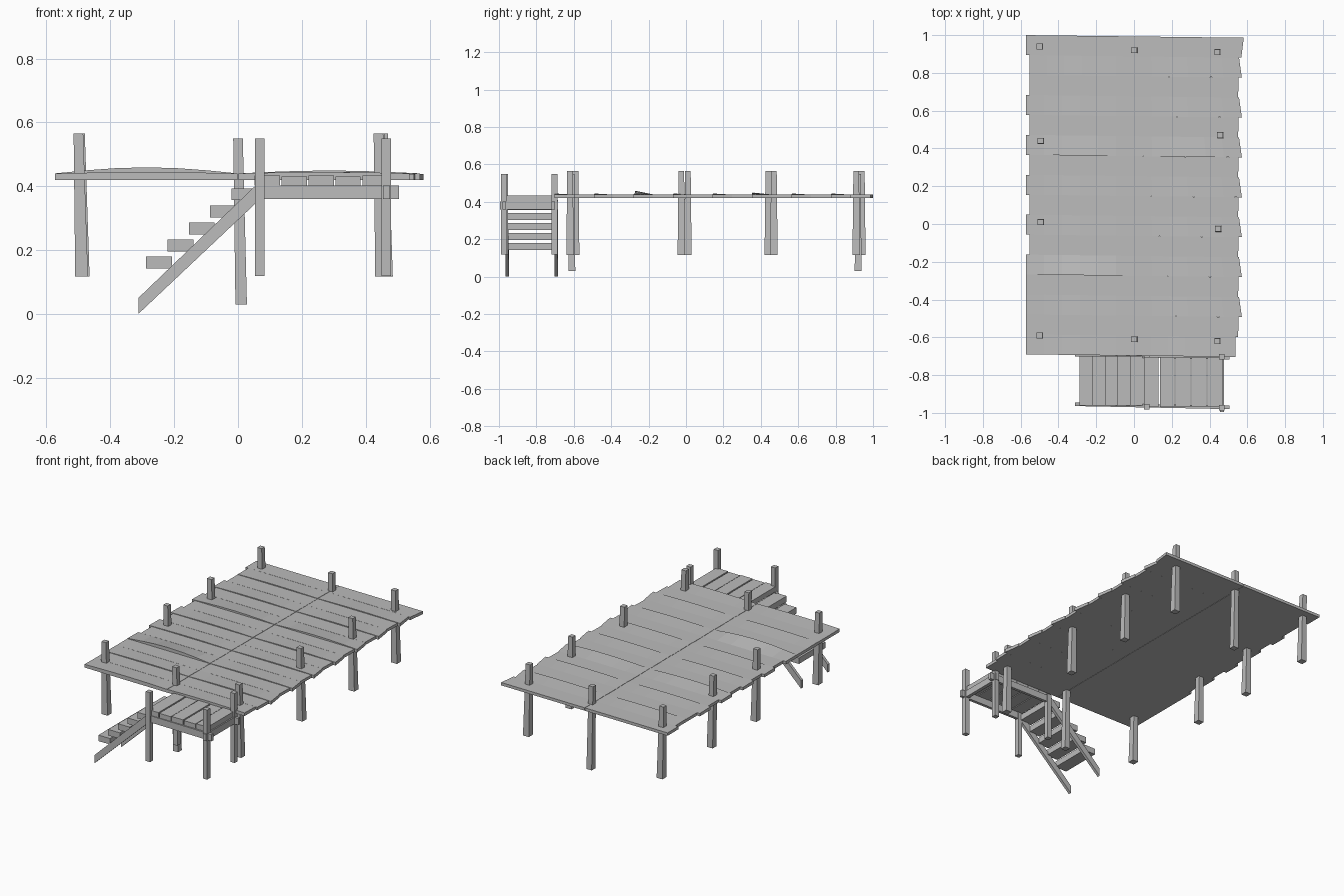
import bpy, bmesh, math
from mathutils import Vector

old = bpy.data.objects.get("Cube")
if old:
    bpy.data.objects.remove(old, do_unlink=True)

wood = bpy.data.materials.new("weathered_grey_wood")
wood.use_nodes = True
grey = (0.5, 0.5, 0.5, 1)
wood.diffuse_color = grey
wood.node_tree.nodes["Principled BSDF"].inputs["Base Color"].default_value = grey


def loft(name, rings):
    """Closed solid through a row of matching cross-sections."""
    bm = bmesh.new()
    loops = [[bm.verts.new(p) for p in ring] for ring in rings]
    n = len(loops[0])
    for a, b in zip(loops, loops[1:]):
        for k in range(n):
            bm.faces.new((a[k], a[(k + 1) % n], b[(k + 1) % n], b[k]))
    bm.faces.new(loops[0][::-1])
    bm.faces.new(loops[-1])
    bmesh.ops.recalc_face_normals(bm, faces=bm.faces)
    mesh = bpy.data.meshes.new(name)
    bm.to_mesh(mesh)
    bm.free()
    mesh.materials.append(wood)
    ob = bpy.data.objects.new(name, mesh)
    bpy.context.collection.objects.link(ob)
    return ob


def rect(x, y, z, w, d):
    return [(x + sx * w / 2, y + sy * d / 2, z)
            for sx, sy in ((-1, -1), (1, -1), (1, 1), (-1, 1))]


def post(name, x, y, low, high, foot=0.03, lean=0.0):
    return loft(name, [rect(x + lean, y, low, foot, foot),
                       rect(x, y, high, 0.03, 0.03)])


def box(name, x0, x1, y0, y1, z0, z1):
    cx, cy = (x0 + x1) / 2, (y0 + y1) / 2
    return loft(name, [rect(cx, cy, z, x1 - x0, y1 - y0) for z in (z0, z1)])


# Deck: two rows of planks meeting on the centre line
COUNT, PITCH, LOW, TOP = 16, 1.69 / 16, 0.42, 0.438


def plank(name, i, side):
    back = 1 - i * PITCH
    front = back - PITCH
    odd = i % 2
    # ragged outer ends, slanted on one side
    if side < 0:
        end_b = end_f = -0.553 if i in (1, 2, 4, 6, 8, 10) else -0.572
    else:
        end_b, end_f = (0.555, 0.57) if odd else (0.553, 0.55)
        if i == 0:
            end_b, end_f = 0.58, 0.567
        if i == COUNT - 1:
            end_b = end_f = 0.537
    lift = 0.004 if odd else 0.001
    if i == 5:
        lift = 0.009
    if i == 11 and side < 0:
        lift = 0.019
    rings = []
    steps = 6
    for s in range(steps + 1):
        t = s / steps
        xb = side * 0.001 + t * end_b
        xf = side * 0.001 + t * end_f
        bow = math.sin(math.pi * t) * lift
        skew = -0.007 - 0.012 * xb
        rings.append([(xf, front + skew, LOW), (xb, back + skew, LOW),
                      (xb, back + skew, TOP),
                      (xf, front + skew, TOP + bow + 0.002 * odd)])
    loft(name, rings)


for i in range(COUNT):
    plank(f"deck_plank_right_{i}", i, -1)
    plank(f"deck_plank_left_{i}", i, 1)

# Deck posts, flaring towards the foot
for i, (x, y) in enumerate([(-0.5, 0.94), (-0.495, 0.44), (-0.495, 0.01), (-0.5, -0.59),
                            (0.44, 0.91), (0.455, 0.47), (0.445, -0.025), (0.44, -0.62)]):
    post(f"deck_side_post_{i}", x, y, 0.117, 0.565, 0.04, 0.01)
for label, y in (("back", 0.92), ("front", -0.61)):
    post(f"deck_middle_post_{label}", 0, y, 0.03, 0.55, 0.036, 0.01)

# Landing rails that run on down as stair stringers
PROFILE = [(-0.312, 0.0), (-0.312, 0.05), (0.055, 0.402),
           (0.505, 0.402), (0.505, 0.36), (0.07, 0.36)]
for label, y in (("front", -0.955), ("back", -0.693)):
    loft(f"stair_rail_{label}",
         [[(x, y + d - 0.02 * (x + 0.3), z) for x, z in PROFILE] for d in (-0.009, 0.009)])
box("landing_end_beam", 0.455, 0.477, -0.995, -0.685, 0.36, 0.402)

# Stair treads
for i in range(5):
    x, z = -0.288 + i * 0.067, 0.142 + i * 0.0535
    box(f"stair_tread_{i}", x, x + 0.081, -0.96, -0.698, z, z + 0.037)

# Landing slats
for i in range(5):
    x = 0.052 + i * 0.0845
    box(f"landing_slat_{i}", x, x + 0.079, -0.968, -0.705, 0.402, 0.434 - 0.003 * (i % 2))

# Landing posts; the inner one stops below the deck edge
for label, x, y, high in (("front_inner", 0.068, -0.967, 0.55),
                          ("front_outer", 0.465, -0.973, 0.55),
                          ("back_outer", 0.465, -0.703, 0.55),
                          ("back_inner", 0.068, -0.7, 0.41)):
    post(f"landing_post_{label}", x, y, 0.118, high)
